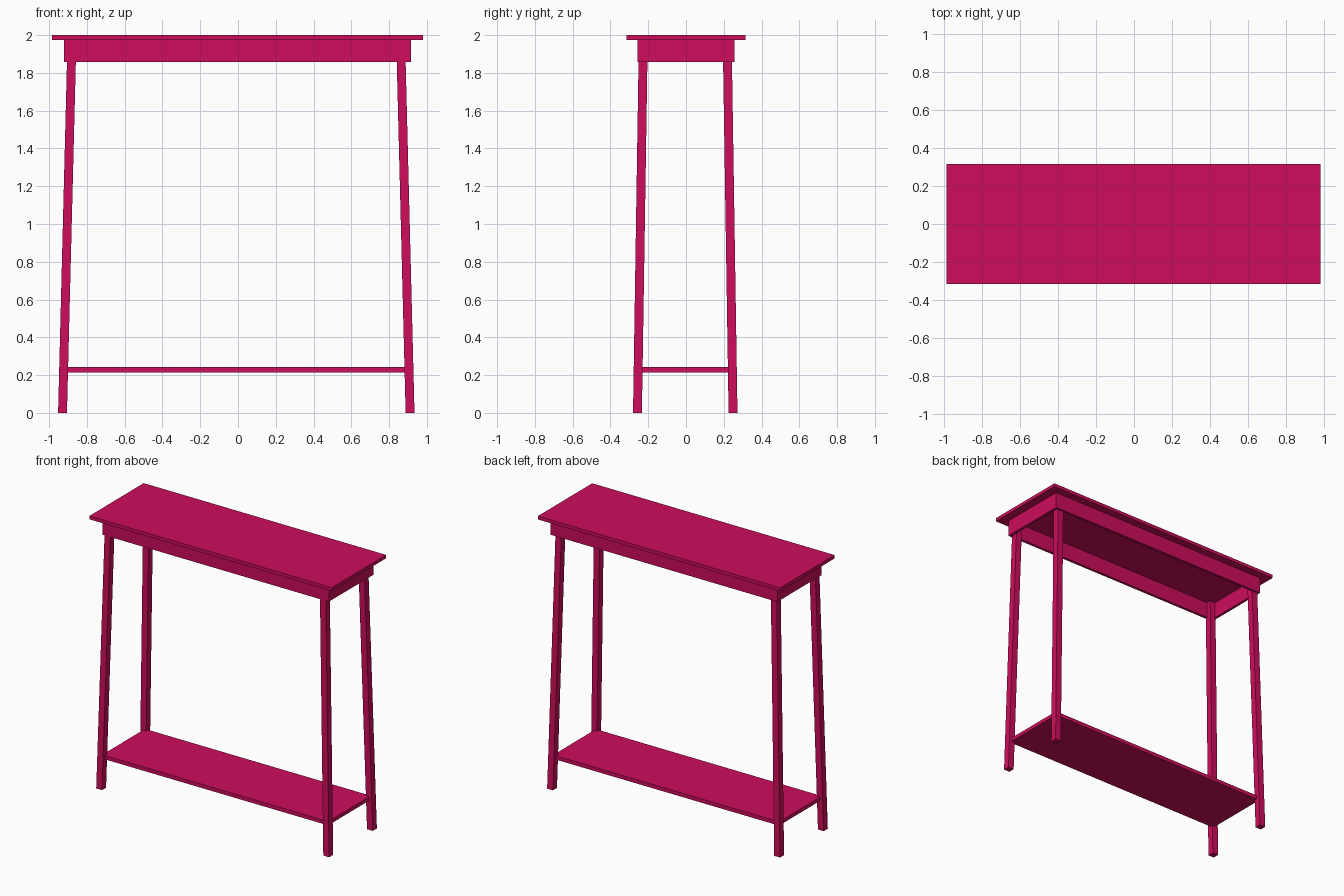
import bpy
import bmesh
from mathutils import Vector

cube = bpy.data.objects.get("Cube")
if cube:
    bpy.data.objects.remove(cube, do_unlink=True)

COLOR = (0.61, 0.004, 0.107, 1)
paint = bpy.data.materials.new("raspberry_paint")
paint.use_nodes = True
paint.diffuse_color = COLOR
paint.node_tree.nodes["Principled BSDF"].inputs["Base Color"].default_value = COLOR

TOP_UNDERSIDE = 1.975
APRON_BOTTOM = 1.858
LEG_CENTRE = Vector((-0.009, -0.004, 0))


def prism(name, bottom, top, size):
    """Box of the given (x, y) size running from one end centre to the other."""
    bm = bmesh.new()
    bmesh.ops.create_cube(bm, size=1)
    for v in bm.verts:
        end = Vector(top if v.co.z > 0 else bottom)
        v.co = end + Vector((v.co.x * size[0], v.co.y * size[1], 0))
    mesh = bpy.data.meshes.new(name)
    bm.to_mesh(mesh)
    bm.free()
    mesh.materials.append(paint)
    obj = bpy.data.objects.new(name, mesh)
    bpy.context.collection.objects.link(obj)
    return obj


# Table top
prism("table_top", (-0.002, 0, TOP_UNDERSIDE), (-0.002, 0, 2), (1.964, 0.628))

# Apron: four thin boards forming an open frame
X, Y, BOARD = 0.918, 0.257, 0.02
for side, word in ((-1, "front"), (1, "back")):
    y = side * (Y - BOARD / 2)
    prism(word + "_apron", (-0.002, y, APRON_BOTTOM), (-0.002, y, TOP_UNDERSIDE),
          (2 * X, BOARD))
for side, word in ((-1, "right"), (1, "left")):
    x = side * (X - BOARD / 2) - 0.002
    prism(word + "_apron", (x, 0, APRON_BOTTOM), (x, 0, TOP_UNDERSIDE),
          (BOARD, 2 * (Y - BOARD)))

# Four square legs splaying outwards to the floor
for sx, xword in ((-1, "right"), (1, "left")):
    for sy, yword in ((-1, "front"), (1, "back")):
        foot = LEG_CENTRE + Vector((sx * 0.92, sy * 0.253, 0))
        head = LEG_CENTRE + Vector((sx * 0.87, sy * 0.222, TOP_UNDERSIDE))
        prism(f"{yword}_{xword}_leg", foot, head, (0.047, 0.047))

# Lower shelf, let into the legs
prism("lower_shelf", LEG_CENTRE + Vector((0, 0, 0.215)),
      LEG_CENTRE + Vector((0, 0, 0.243)), (1.83, 0.495))
